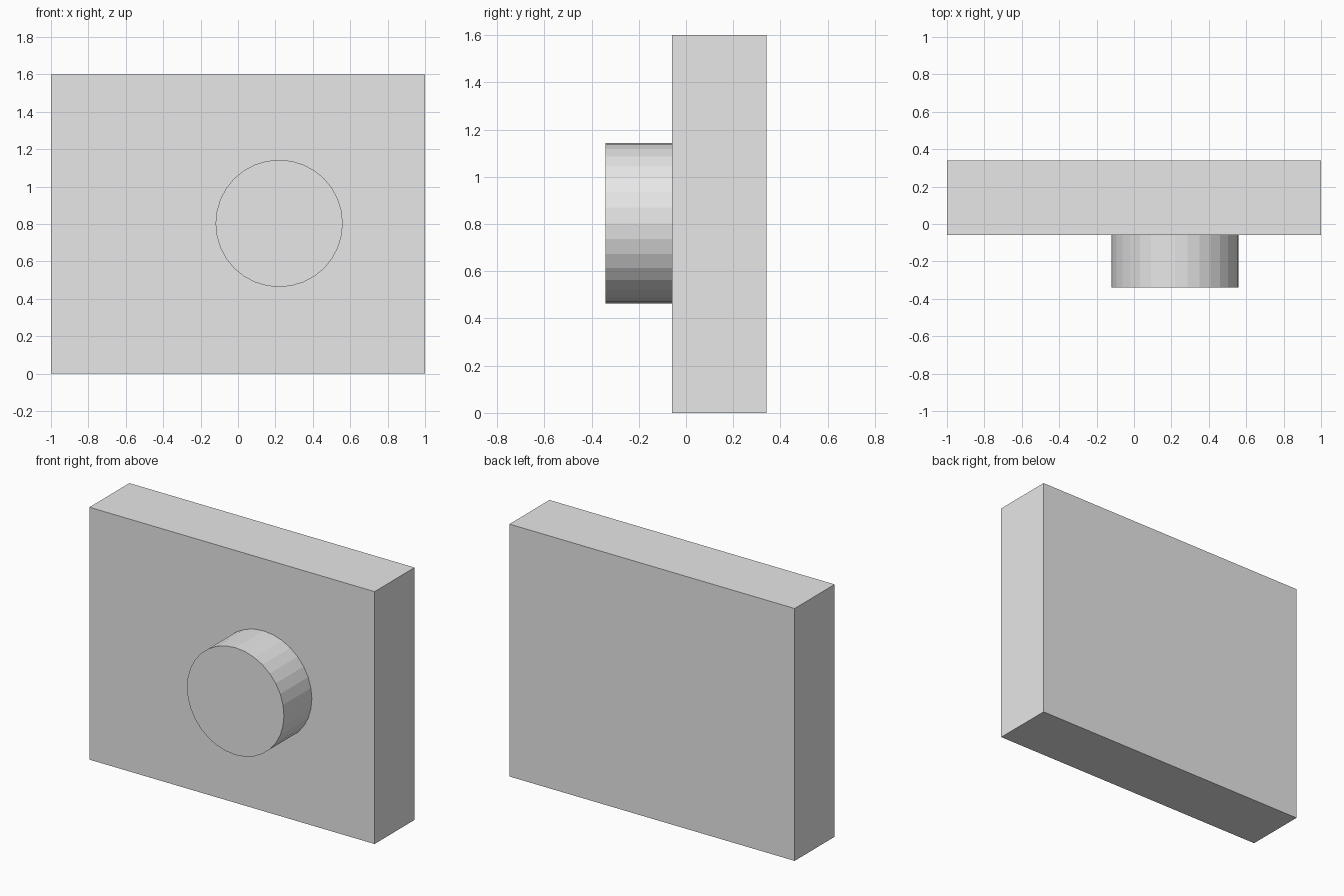
import bpy
import math

default = bpy.data.objects.get("Cube")
if default:
    bpy.data.objects.remove(default, do_unlink=True)

# One plain grey for everything
grey = bpy.data.materials.new("plain_grey")
grey.use_nodes = True
colour = (0.8, 0.8, 0.8, 1)
grey.diffuse_color = colour
grey.node_tree.nodes["Principled BSDF"].inputs["Base Color"].default_value = colour


def finish(name):
    obj = bpy.context.object
    obj.name = name
    obj.data.materials.clear()
    obj.data.materials.append(grey)
    return obj


# Upright slab
bpy.ops.mesh.primitive_cube_add(size=1, location=(0, 0.14, 0.8))
slab = finish("slab")
slab.scale = (2, 0.4, 1.6)

# Round knob on the front face, flat-shaded sides
bpy.ops.mesh.primitive_cylinder_add(
    vertices=32, radius=0.34, depth=0.28,
    location=(0.22, -0.2, 0.803), rotation=(math.pi / 2, 0, 0))
finish("round_knob")
